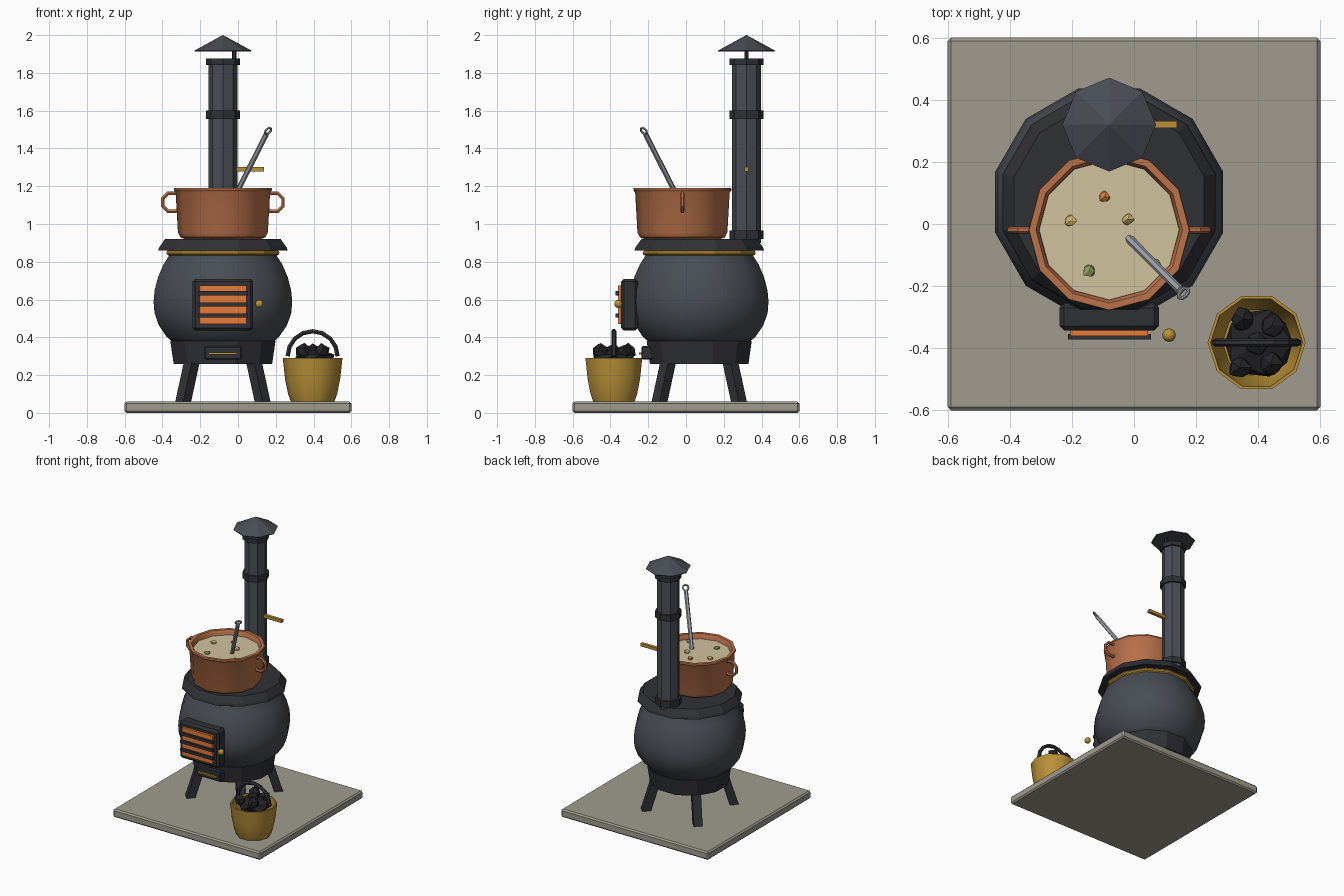
import bpy, bmesh, math, random
from mathutils import Vector, Matrix

if "Cube" in bpy.data.objects:
    bpy.data.objects.remove(bpy.data.objects["Cube"])

random.seed(4)
MATS = {}
COLORS = {
    "iron": (0.065, 0.075, 0.09), "dark_iron": (0.03, 0.031, 0.037), "stone": (0.35, 0.33, 0.27),
    "copper": (0.5, 0.17, 0.07), "brass": (0.48, 0.28, 0.04), "ember": (0.8, 0.2, 0.04),
    "soup": (0.64, 0.54, 0.34), "steel": (0.35, 0.37, 0.41), "coal": (0.018, 0.018, 0.022),
    "carrot": (0.65, 0.2, 0.04), "potato": (0.6, 0.43, 0.13), "herb": (0.28, 0.35, 0.1)}


def paint(ob, color):
    if color not in MATS:
        MATS[color] = bpy.data.materials.new(color)
        MATS[color].diffuse_color = (*COLORS[color], 1)
    ob.data.materials.append(MATS[color])
    return ob


def finish(name, bm, color, smooth=None):
    bmesh.ops.recalc_face_normals(bm, faces=bm.faces)
    me = bpy.data.meshes.new(name)
    bm.to_mesh(me)
    bm.free()
    if smooth:
        me.shade_smooth()
        me.set_sharp_from_angle(angle=math.radians(smooth))
    ob = bpy.data.objects.new(name, me)
    bpy.context.collection.objects.link(ob)
    return paint(ob, color)


def lathe(name, profile, n, center, color, phase=0.0, smooth=None):
    """Turn a (radius, z) profile around a vertical axis, closing both ends."""
    bm = bmesh.new()
    rings = []
    for r, z in profile:
        rings.append([bm.verts.new((center[0] + r * math.cos(phase + math.tau * i / n),
                                    center[1] + r * math.sin(phase + math.tau * i / n), z))
                      for i in range(n)])
    for a, b in zip(rings, rings[1:]):
        for i in range(n):
            j = (i + 1) % n
            bm.faces.new((a[i], a[j], b[j], b[i]))
    bm.faces.new(rings[0])
    bm.faces.new(rings[-1])
    bmesh.ops.remove_doubles(bm, verts=bm.verts, dist=1e-5)
    return finish(name, bm, color, smooth)


def box(name, lo, hi, color, bevel=0.0):
    bm = bmesh.new()
    bmesh.ops.create_cube(bm, size=1)
    lo, hi = Vector(lo), Vector(hi)
    for v in bm.verts:
        v.co = (lo + hi) / 2 + Vector(c * s for c, s in zip(v.co, hi - lo))
    if bevel:
        bmesh.ops.bevel(bm, geom=bm.edges[:], offset=bevel, segments=1, affect='EDGES')
    return finish(name, bm, color)


def lump(name, loc, scale, color, jitter=0.0, subdiv=1, smooth=None):
    bm = bmesh.new()
    bmesh.ops.create_icosphere(bm, subdivisions=subdiv, radius=1)
    for v in bm.verts:
        k = 1 + random.uniform(-jitter, jitter)
        v.co = Vector(loc) + Vector(c * s * k for c, s in zip(v.co, scale))
    return finish(name, bm, color, smooth)


def tube(name, points, r, color, cyclic=False):
    cu = bpy.data.curves.new(name, 'CURVE')
    cu.dimensions = '3D'
    cu.bevel_depth, cu.bevel_resolution, cu.use_fill_caps = r, 1, True
    sp = cu.splines.new('POLY')
    sp.points.add(len(points) - 1)
    for p, co in zip(sp.points, points):
        p.co = (*co, 1)
    sp.use_cyclic_u = cyclic
    ob = bpy.data.objects.new(name, cu)
    bpy.context.collection.objects.link(ob)
    bpy.ops.object.select_all(action='DESELECT')
    ob.select_set(True)
    bpy.context.view_layer.objects.active = ob
    bpy.ops.object.convert(target='MESH')
    ob = bpy.context.object
    ob.data.shade_flat()
    return paint(ob, color)


def arc(center, u, v, r, n, a0=0.0, a1=math.tau, closed=True):
    c, u, v = Vector(center), Vector(u), Vector(v)
    steps = n if closed else n + 1
    angles = [a0 + (a1 - a0) * i / n for i in range(steps)]
    return [c + u * r * math.cos(a) + v * r * math.sin(a) for a in angles]


X, Z = (1, 0, 0), (0, 0, 1)
STOVE = (-0.08, 0.07)
HALF = math.radians(15)

# Hearth slab
box("hearth_slab", (-0.6, -0.6, 0), (0.6, 0.6, 0.06), "stone", 0.01)

# Stove body, base skirt, top plate and brass trim
lathe("stove_body", [(0.26, 0.36), (0.31, 0.405), (0.352, 0.465), (0.375, 0.53), (0.38, 0.59),
                     (0.374, 0.65), (0.355, 0.72), (0.326, 0.785), (0.29, 0.84), (0.285, 0.87)],
      12, STOVE, "iron", HALF, 45)
lathe("base_skirt", [(0.27, 0.26), (0.288, 0.38)], 12, STOVE, "dark_iron", HALF)
lathe("top_plate", [(0.355, 0.86), (0.35, 0.875), (0.317, 0.92)], 12, STOVE, "dark_iron", HALF)
lathe("brass_trim", [(0.295, 0.832), (0.306, 0.838), (0.31, 0.847), (0.306, 0.857), (0.295, 0.862)],
      12, STOVE, "brass", HALF)

# Four splayed legs, turned to the diagonals
for sx in (-1, 1):
    for sy in (-1, 1):
        lathe("leg_%s_%s" % ("front" if sy < 0 else "back", "left" if sx < 0 else "right"),
              [(0.042, 0.06), (0.042, 0.29)], 4, (0, 0), "dark_iron")
        leg = bpy.context.collection.objects[-1]
        for v in leg.data.vertices:
            d = 0.21 - 0.05 * (v.co.z - 0.06) / 0.23
            v.co.x += STOVE[0] + sx * d
            v.co.y += STOVE[1] + sy * d

# Fire door with glowing grate and knob
box("fire_door", (-0.24, -0.343, 0.435), (0.08, -0.255, 0.71), "dark_iron", 0.015)
box("ember_panel", (-0.205, -0.36, 0.47), (0.045, -0.335, 0.675), "ember")
for i in range(3):
    z = 0.515 + 0.059 * i
    box("grate_bar_%d" % (i + 1), (-0.212, -0.372, z - 0.011), (0.054, -0.355, z + 0.011), "dark_iron")
lump("door_knob", (0.113, -0.358, 0.577), (0.022,) * 3, "brass", 0, 2, 60)

# Ash drawer
box("ash_drawer", (-0.178, -0.235, 0.283), (0.018, -0.16, 0.353), "dark_iron", 0.006)
box("drawer_pull", (-0.155, -0.25, 0.31), (-0.005, -0.23, 0.32), "brass")

# Chimney with collars, damper, strut and cap
FLUE = (-0.08, 0.32)
lathe("chimney_pipe", [(0.077, 0.9), (0.077, 1.86)], 8, FLUE, "iron")
for name, z0, z1 in (("bottom", 0.92, 0.965), ("middle", 1.555, 1.6), ("top", 1.842, 1.875)):
    lathe("chimney_collar_" + name, [(0.09, z0), (0.09, z1)], 8, FLUE, "dark_iron")
lathe("cap_strut", [(0.013, 1.85), (0.013, 1.94)], 6, (-0.02, 0.32), "dark_iron")
lathe("chimney_cap", [(0.148, 1.912), (0.151, 1.918), (0.001, 2.0)], 8, FLUE, "iron")
box("damper_handle", (-0.02, 0.309, 1.279), (0.138, 0.331, 1.301), "brass")

# Copper pot with ring handles
POT = (-0.08, -0.019)
lathe("copper_pot", [(0.195, 0.918), (0.225, 0.93), (0.238, 0.955), (0.25, 1.165), (0.26, 1.18),
                     (0.258, 1.19), (0.236, 1.19), (0.226, 1.17), (0.215, 0.95)],
      12, POT, "copper", 0, 40)
for side, s in (("left", -1), ("right", 1)):
    tube("pot_handle_" + side, arc((POT[0] + s * 0.27, POT[1], 1.115), X, Z, 0.052, 8,
                                   math.pi / 8, math.tau + math.pi / 8), 0.011, "copper", True)

# Soup with vegetable pieces
lathe("soup", [(0.222, 1.1), (0.227, 1.155)], 12, POT, "soup")
for i, (x, y, c) in enumerate(((-0.095, 0.087, "carrot"), (-0.205, 0.01, "potato"),
                               (-0.02, 0.015, "potato"), (-0.145, -0.152, "herb"),
                               (0.07, -0.13, "herb"))):
    lump("vegetable_%d" % (i + 1), (x, y, 1.158), (0.021, 0.021, 0.017), c, 0.2)

# Ladle leaning out of the pot
foot, tip = Vector((-0.03, -0.033, 1.12)), Vector((0.15, -0.214, 1.475))
axis = (tip - foot).normalized()
tube("ladle_handle", [foot, tip], 0.014, "steel")
tube("ladle_loop", arc(tip + axis * 0.022, axis, Vector((1, 1, 0)).normalized(), 0.02, 8),
     0.006, "steel", True)

# Brass bucket with bail handle
BX, BY = 0.395, -0.382
lathe("bucket", [(0.115, 0.06), (0.13, 0.1), (0.146, 0.18), (0.158, 0.29),
                 (0.148, 0.29), (0.135, 0.18), (0.11, 0.09)], 10, (BX, BY), "brass", 0, 50)
tube("bucket_handle", arc((BX, BY, 0.3), X, Z, 0.132, 8, 0, math.pi, False), 0.013, "dark_iron")

# Coal heap
lump("coal_heap", (BX + 0.005, BY, 0.285), (0.13, 0.125, 0.055), "coal", 0.08)
for i, (dx, dy, r) in enumerate(((-0.045, 0.075, 0.042), (-0.055, -0.08, 0.04), (0.045, -0.07, 0.04),
                                 (0.05, 0.055, 0.04), (0.0, 0.0, 0.042))):
    lump("coal_%d" % (i + 1), (BX + dx, BY + dy, 0.325), (r, r, r), "coal", 0.15)

for m in bpy.data.materials:
    if m.users and not m.is_grease_pencil:
        m.use_nodes = True
        m.node_tree.nodes["Principled BSDF"].inputs["Base Color"].default_value = m.diffuse_color
